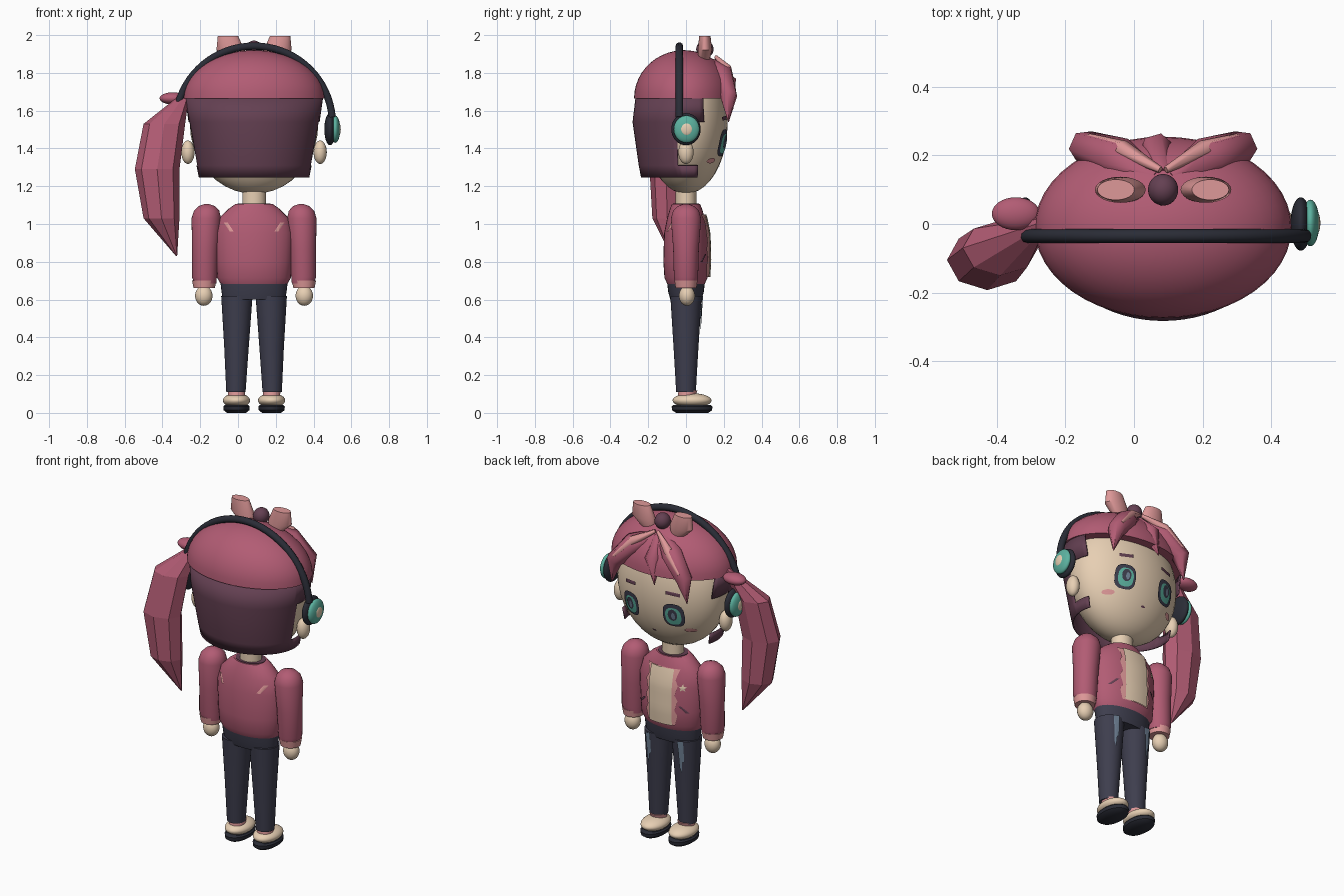
import bpy, bmesh
from math import sin, cos, pi, sqrt, radians
from mathutils import Vector

if "Cube" in bpy.data.objects:
    bpy.data.objects.remove(bpy.data.objects["Cube"])

CX = 0.085  # body centre line; the side tail shifts it off zero


def material(name, rgb):
    m = bpy.data.materials.new(name)
    m.use_nodes = True
    lin = [((v / 255 + 0.055) / 1.055) ** 2.4 for v in rgb] + [1]
    m.diffuse_color = lin
    m.node_tree.nodes["Principled BSDF"].inputs["Base Color"].default_value = lin
    return m


SKIN = material("skin", (232, 208, 180))
HAIR = material("rose", (178, 92, 116))
DARK = material("dark plum", (100, 64, 82))
PINK = material("light pink", (222, 152, 152))
NAVY = material("navy", (62, 62, 78))
BLACK = material("near black", (42, 44, 54))
TEAL = material("teal", (92, 178, 160))
BLUE = material("grey blue", (112, 130, 150))


def finish(ob, mat, smooth=True):
    ob.data.materials.append(mat)
    bpy.ops.object.select_all(action="DESELECT")
    ob.select_set(True)
    bpy.context.view_layer.objects.active = ob
    if smooth:
        bpy.ops.object.shade_smooth_by_angle(angle=radians(40))
    return ob


def mesh(name, verts, faces, mat, smooth=True):
    me = bpy.data.meshes.new(name)
    me.from_pydata(verts, [], faces)
    bm = bmesh.new()
    bm.from_mesh(me)
    bmesh.ops.recalc_face_normals(bm, faces=bm.faces)
    bm.to_mesh(me)
    bm.free()
    ob = bpy.data.objects.new(name, me)
    bpy.context.collection.objects.link(ob)
    return finish(ob, mat, smooth)


def ellipsoid(name, loc, size, mat):
    bpy.ops.mesh.primitive_uv_sphere_add(segments=32, ring_count=20, location=loc)
    ob = bpy.context.object
    ob.name = name
    ob.scale = size
    return finish(ob, mat)


def loft(name, rings, mat, n=32, smooth=True):
    """Closed stack of horizontal ellipses: (x, y, z, rx, ry)."""
    verts = [(x + rx * cos(2 * pi * i / n), y + ry * sin(2 * pi * i / n), z)
             for x, y, z, rx, ry in rings for i in range(n)]
    faces = [(r * n + i, r * n + (i + 1) % n, (r + 1) * n + (i + 1) % n, (r + 1) * n + i)
             for r in range(len(rings) - 1) for i in range(n)]
    faces += [tuple(range(n)), tuple(range(len(verts) - n, len(verts)))]
    return mesh(name, verts, faces, mat, smooth)


def strand(name, points, radii, mat, sides=1, smooth=False):
    cu = bpy.data.curves.new(name, "CURVE")
    cu.dimensions = "3D"
    cu.bevel_depth, cu.bevel_resolution, cu.use_fill_caps = 1, sides, True
    sp = cu.splines.new("POLY")
    sp.points.add(len(points) - 1)
    for p, co, r in zip(sp.points, points, radii):
        p.co, p.radius = (*co, 1), r
    ob = bpy.data.objects.new(name, cu)
    bpy.context.collection.objects.link(ob)
    finish(ob, mat, False)
    bpy.ops.object.convert(target="MESH")
    if smooth:
        bpy.ops.object.shade_smooth_by_angle(angle=radians(60))
    return ob


def decal(name, surf, x, z, outline, off, mat):
    """Thin patch that follows a surface y = surf(x, z, off)."""
    n = len(outline)
    pts = [(x, z)] + [(x + k * u, z + k * v) for k in (0.5, 1) for u, v in outline]
    faces = []
    for i in range(n):
        j = (i + 1) % n
        faces += [(0, 1 + i, 1 + j), (1 + i, 1 + n + i, 1 + n + j, 1 + j)]
    return mesh(name, [(a, surf(a, b, off), b) for a, b in pts], faces, mat, False)


def oval(rx, rz, n=16, power=1.0):
    def p(t):
        return abs(t) ** power * (1 if t > 0 else -1)
    return [(rx * p(cos(2 * pi * i / n)), rz * p(sin(2 * pi * i / n))) for i in range(n)]


def slash(dx, dz, w):
    return [(-dx - w, -dz), (-dx + w, -dz), (dx + w, dz), (dx - w, dz)]


# Head and face
HZ, HX, HY, HH = 1.53, 0.34, 0.22, 0.37
ellipsoid("head", (CX, 0, HZ), (HX, HY, HH), SKIN)


def face(x, z, off):
    return HY * sqrt(max(0, 1 - ((x - CX) / HX) ** 2 - ((z - HZ) / HH) ** 2)) + off


for s, side in ((1, "left"), (-1, "right")):
    ex = CX + s * 0.14
    ellipsoid(side + "_ear", (CX + s * 0.35, 0, 1.38), (0.035, 0.04, 0.062), SKIN)
    decal(side + "_eye_outline", face, ex, 1.43, oval(0.06, 0.072, 16, 0.7), 0.008, NAVY)
    decal(side + "_iris", face, ex, 1.425, oval(0.044, 0.054, 16, 0.8), 0.012, TEAL)
    decal(side + "_pupil", face, ex, 1.435, oval(0.026, 0.036), 0.016, NAVY)
    decal(side + "_eye_glint", face, ex - 0.005, 1.43, oval(0.011, 0.022, 8), 0.019, BLUE)
    decal(side + "_eyebrow", face, ex, 1.56, [(-0.04, -0.01 + s * 0.004), (0.04, -0.01 - s * 0.004),
          (0.04, 0.01 - s * 0.004), (-0.04, 0.01 + s * 0.004)], 0.006, DARK)
    decal(side + "_blush", face, CX + s * 0.21, 1.335, oval(0.03, 0.014), 0.006, PINK)
decal("mouth", face, CX, 1.30, oval(0.014, 0.006, 8), 0.005, DARK)

# Hair cap
cap = [(CX, -0.01, 1.665 + 0.255 * sin(a), 0.375 * cos(a), 0.265 * cos(a))
       for a in [radians(d) for d in (0, 8, 16, 24, 32, 40, 48, 56, 64, 72, 80, 85, 89)]]
loft("hair_cap", cap, HAIR, 48)

# Back hair: an open shell whose front edge steps along the sides
rows = [(1.665, 0.365, 0.268), (1.54, 0.347, 0.283), (1.31, 0.305, 0.25), (1.245, 0.292, 0.238)]
front_edge = (0.09, -0.04, 0.06)
N = 72
verts = [(CX + rx * cos(2 * pi * i / N), ry * sin(2 * pi * i / N), z) for z, rx, ry in rows for i in range(N)]
faces = [(r * N + i, r * N + (i + 1) % N, (r + 1) * N + (i + 1) % N, (r + 1) * N + i)
         for r in range(3) for i in range(N)
         if rows[r][2] * sin(2 * pi * (i + 0.5) / N) < front_edge[r]]
shell = mesh("back_hair", verts, faces, DARK)
shell.modifiers.new("thickness", "SOLIDIFY").thickness = 0.008

# Fringe tufts with light streaks
for s, side in ((1, "left"), (-1, "right")):
    path = [(CX + s * 0.02, 0.13, 1.85), (CX + s * 0.13, 0.19, 1.785),
            (CX + s * 0.23, 0.225, 1.68), (CX + s * 0.25, 0.225, 1.54)]
    strand(side + "_fringe", path, (0.03, 0.065, 0.05, 0.002), HAIR)
    lift = [Vector(p) + Vector((-s * 0.012, 0.028, 0.034)) for p in path[:3]]
    strand(side + "_fringe_streak", lift, (0.01, 0.027, 0.012), PINK)
strand("middle_fringe", [(CX, 0.14, 1.85), (CX - 0.02, 0.22, 1.75), (CX - 0.05, 0.25, 1.61)],
       (0.03, 0.05, 0.002), HAIR)

# Side tail
loft("side_tail", [(-0.27, 0, 1.70, 0.015, 0.02), (-0.39, -0.07, 1.53, 0.11, 0.08),
                   (-0.428, -0.105, 1.29, 0.118, 0.088), (-0.405, -0.1, 1.03, 0.095, 0.078),
                   (-0.325, -0.075, 0.83, 0.003, 0.003)], HAIR, 8, False)
ellipsoid("tail_tie", (-0.345, 0.03, 1.665), (0.07, 0.048, 0.032), HAIR)

# Bow on top
ellipsoid("bow_knot", (CX, 0.1, 1.925), (0.044, 0.046, 0.046), DARK)
for s, side in ((1, "left"), (-1, "right")):
    loft(side + "_bow_loop", [(CX + s * 0.10, 0.095, 1.87, 0.045, 0.03),
                              (CX + s * 0.125, 0.1, 1.92, 0.074, 0.038),
                              (CX + s * 0.138, 0.1, 1.995, 0.054, 0.03)], PINK, 24)

# Headphones
arc = [radians(d) for d in range(5, 176, 5)]
strand("headband", [(CX + 0.415 * cos(a), -0.035, 1.53 + 0.412 * sin(a)) for a in arc],
       [0.02] * len(arc), BLACK, 3, True)
for s, side in ((1, "left"), (-1, "right")):
    ellipsoid(side + "_ear_cushion", (CX + s * 0.402, 0, 1.502), (0.03, 0.078, 0.085), BLACK)
    ellipsoid(side + "_ear_cup", (CX + s * 0.43, 0.003, 1.502), (0.026, 0.068, 0.072), TEAL)
    ellipsoid(side + "_cup_badge", (CX + s * 0.447, 0.003, 1.502), (0.012, 0.034, 0.036), SKIN)

# Neck and jacket
loft("neck", [(CX, 0, 1.06, 0.062, 0.055), (CX, 0, 1.2, 0.062, 0.055)], SKIN)
torso = [(0.68, 0.175, 0.098), (0.715, 0.195, 0.114), (0.8, 0.2, 0.12), (0.95, 0.207, 0.116),
         (1.03, 0.185, 0.1), (1.08, 0.135, 0.085), (1.105, 0.1, 0.075)]
loft("jacket", [(CX, 0, *r) for r in torso], HAIR)
loft("collar", [(CX, 0, 1.09, 0.088, 0.068), (CX, 0, 1.108, 0.088, 0.068)], DARK)


def chest(x, z, off):
    for (z0, a0, b0), (z1, a1, b1) in zip(torso, torso[1:]):
        if z <= z1:
            t = (z - z0) / (z1 - z0)
            break
    rx, ry = a0 + t * (a1 - a0), b0 + t * (b1 - b0)
    return ry * sqrt(max(0, 1 - ((x - CX) / rx) ** 2)) + off


def back(x, z, off):
    return -chest(x, z, off)


def panel(name, half, off, mat, jag=0):
    zs = [0.72 + 0.03 * i for i in range(12)]
    grid = [(CX + (half + jag * (i % 3)) * k / 3, z) for i, z in enumerate(zs) for k in range(-3, 4)]
    quads = [(r * 7 + c, r * 7 + c + 1, r * 7 + c + 8, r * 7 + c + 7)
             for r in range(11) for c in range(6)]
    mesh(name, [(x, chest(x, z, off), z) for x, z in grid], quads, mat, True)


panel("jacket_trim", 0.088, 0.007, PINK, 0.008)
panel("shirt_front", 0.075, 0.014, SKIN)
star = [((0.024 if i % 2 else 0.01) * sin(pi * i / 5), (0.024 if i % 2 else 0.01) * -cos(pi * i / 5))
        for i in range(10)]
decal("chest_star", chest, CX - 0.13, 0.95, star, 0.007, SKIN)
for s, side in ((1, "left"), (-1, "right")):
    decal(side + "_pocket", chest, CX + s * 0.135, 0.82, slash(s * 0.02, -0.02, 0.008), 0.006, DARK)
    decal(side + "_back_mark", back, CX + s * 0.135, 0.985, slash(s * 0.016, 0.024, 0.011), 0.006, PINK)

# Arms, cuffs and hands
for s, side in ((1, "left"), (-1, "right")):
    ax = CX + s * 0.258
    loft(side + "_sleeve", [(ax, 0, 0.685, 0.058, 0.056), (ax + s * 0.005, 0, 0.72, 0.066, 0.064),
         (ax, 0, 0.87, 0.07, 0.068), (ax - s * 0.005, 0, 1.03, 0.078, 0.08),
         (ax - s * 0.007, 0, 1.07, 0.067, 0.068), (ax - s * 0.008, 0, 1.095, 0.043, 0.043),
         (ax - s * 0.008, 0, 1.107, 0.008, 0.008)], HAIR)
    loft(side + "_cuff", [(ax + s * 0.006, 0, 0.66, 0.056, 0.055), (ax + s * 0.006, 0, 0.7, 0.064, 0.061)], PINK)
    ellipsoid(side + "_hand", (ax + s * 0.008, 0.005, 0.62), (0.046, 0.042, 0.053), SKIN)

# Trousers and shoes
loft("trouser_waist", [(CX, 0, 0.6, 0.165, 0.083), (CX, 0, 0.64, 0.172, 0.094), (CX, 0, 0.69, 0.178, 0.1)], NAVY)
for s, side in ((1, "left"), (-1, "right")):
    lx = CX + s * 0.093
    loft(side + "_trouser_leg", [(lx + s * 0.003, 0, 0.11, 0.051, 0.052), (lx, 0, 0.35, 0.065, 0.066),
                                 (lx - s * 0.002, 0, 0.62, 0.083, 0.083)], NAVY)

    def leg(x, z, off):
        r = 0.051 + (z - 0.11) * 0.063
        return r * sqrt(max(0, 1 - ((x - lx) / r) ** 2)) + off

    worn = [(-0.016, 0.09), (-0.018, -0.03), (-0.006, -0.04), (-0.002, -0.1),
            (0.01, -0.07), (0.014, 0.02), (0.02, 0.085)]
    decal(side + "_worn_patch", leg, lx + s * 0.015, 0.53, worn, 0.007, BLUE)
    loft(side + "_sock", [(lx, 0, 0.07, 0.045, 0.045), (lx, 0.01, 0.118, 0.046, 0.05)], PINK)
    ellipsoid(side + "_shoe", (lx, 0.032, 0.066), (0.072, 0.103, 0.038), SKIN)
    loft(side + "_sole", [(lx, 0.032, 0, 0.05, 0.085), (lx, 0.032, 0.014, 0.068, 0.106),
                          (lx, 0.032, 0.034, 0.07, 0.108), (lx, 0.032, 0.042, 0.062, 0.098)], BLACK)
